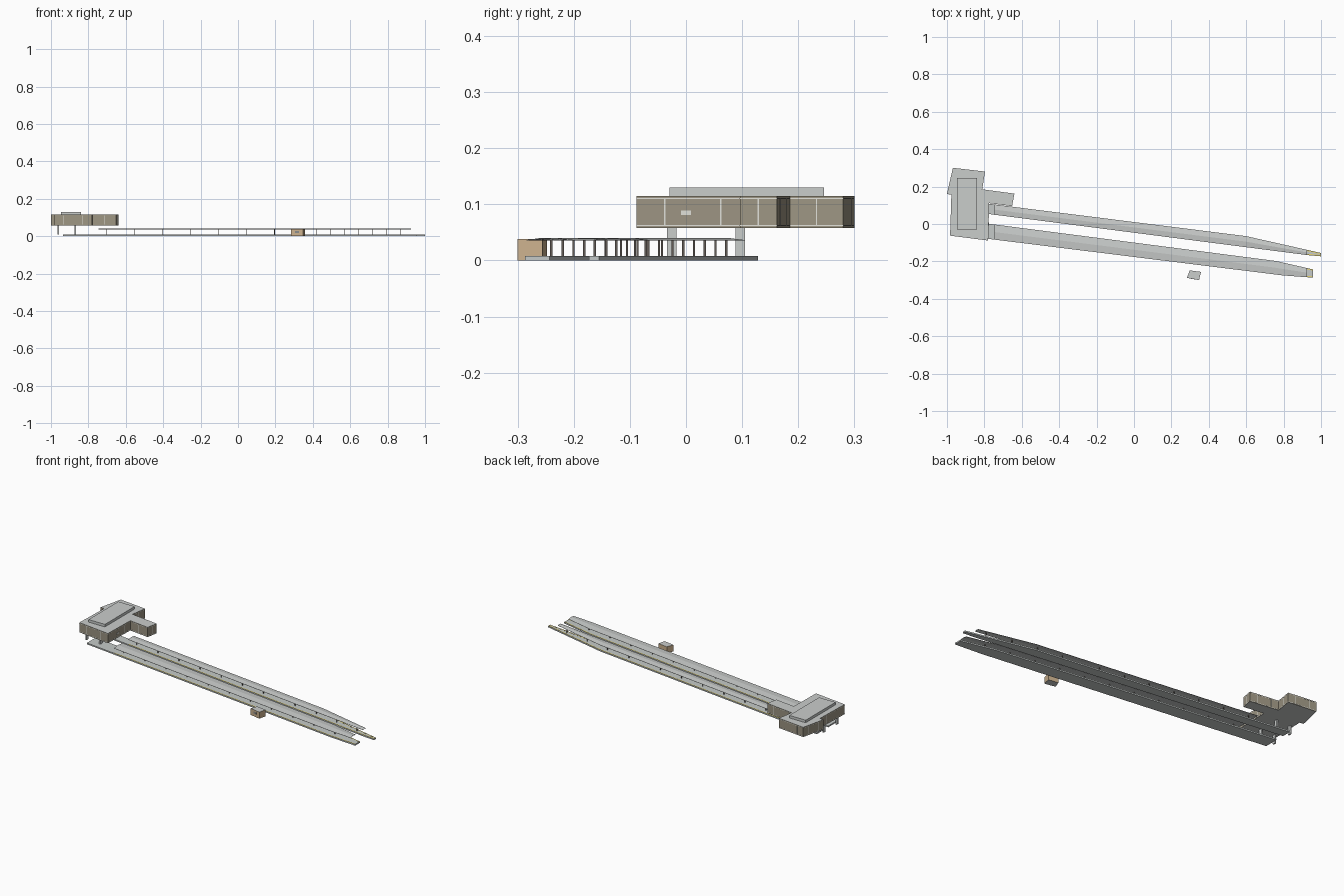
import bpy, bmesh, math
from mathutils import Vector

if "Cube" in bpy.data.objects:
    bpy.data.objects.remove(bpy.data.objects["Cube"])


def material(name, r, g, b):
    m = bpy.data.materials.new(name)
    m.diffuse_color = (r, g, b, 1)
    m.use_nodes = True
    m.node_tree.nodes["Principled BSDF"].inputs["Base Color"].default_value = m.diffuse_color
    return m


GREY = material("roof grey", 0.59, 0.61, 0.60)
SLAB = material("platform concrete", 0.56, 0.59, 0.58)
WALL = material("taupe wall", 0.335, 0.30, 0.225)
POST = material("dark post metal", 0.13, 0.11, 0.095)
YELLOW = material("safety yellow", 0.80, 0.66, 0.16)
TAN = material("kiosk tan", 0.60, 0.44, 0.27)
PALE = material("pale trim", 0.75, 0.75, 0.70)
GLASS = material("kiosk window", 0.25, 0.26, 0.26)


def finish(name, bm, mats, rule=None):
    bmesh.ops.recalc_face_normals(bm, faces=bm.faces)
    bm.normal_update()
    if rule:
        for f in bm.faces:
            f.material_index = rule(f.normal)
    me = bpy.data.meshes.new(name)
    bm.to_mesh(me)
    bm.free()
    for m in mats:
        me.materials.append(m)
    ob = bpy.data.objects.new(name, me)
    bpy.context.collection.objects.link(ob)
    return ob


def side_rule(n):
    return 1 if abs(n.z) < 0.5 else 0


def add_prism(bm, pts, z0, z1):
    low = [bm.verts.new((x, y, z0)) for x, y in pts]
    high = [bm.verts.new((x, y, z1)) for x, y in pts]
    bm.faces.new(low)
    bm.faces.new(high)
    for i in range(len(pts)):
        j = (i + 1) % len(pts)
        bm.faces.new((low[i], low[j], high[j], high[i]))


def add_box(bm, x, y, z0, z1, sx, sy):
    add_prism(bm, [(x - sx / 2, y - sy / 2), (x + sx / 2, y - sy / 2),
                   (x + sx / 2, y + sy / 2), (x - sx / 2, y + sy / 2)], z0, z1)


def add_plate(bm, a, b, z0, z1, out=0.0006):
    """Thin plate standing on the wall line a-b (walls run anticlockwise)."""
    a, b = Vector(a), Vector(b)
    d = (b - a).normalized()
    n = Vector((d.y, -d.x)) * out
    add_prism(bm, [tuple(p) for p in (a - n, b - n, b + n, a + n)][::-1], z0, z1)


def edge_y(line, x):
    for (x0, y0), (x1, y1) in zip(line, line[1:]):
        if x <= x1:
            break
    return y0 + (y1 - y0) * (x - x0) / (x1 - x0)


def loft(name, north, south, xs, section, mats):
    """Sweep a section of (t across from south to north, z, y shift) along x."""
    bm = bmesh.new()
    rings = []
    for x in xs:
        n, s = edge_y(north, x), edge_y(south, x)
        rings.append([bm.verts.new((x, s + (n - s) * t + dy, z)) for t, z, dy in section])
    k = len(section)
    for r0, r1 in zip(rings, rings[1:]):
        for i in range(k):
            j = (i + 1) % k
            bm.faces.new((r0[i], r0[j], r1[j], r1[i]))
    bm.faces.new(rings[0])
    bm.faces.new(rings[-1])
    return finish(name, bm, mats)


# Platforms with yellow edge lines, folded canopies and post rows
platforms = {
    "south": dict(north=[(-0.935, 0.022), (0.76, -0.198), (0.958, -0.243)],
                  south=[(-0.935, -0.060), (0.797, -0.275), (0.958, -0.287)],
                  xs=[-0.935, 0.76, 0.797, 0.958], offset=0.0),
    "north": dict(north=[(-0.935, 0.128), (0.6, -0.065), (1.0, -0.155)],
                  south=[(-0.935, 0.074), (0.925, -0.166), (1.0, -0.173)],
                  xs=[-0.935, 0.6, 0.925, 1.0], offset=0.075),
}
TOP = 0.008
for side, p in platforms.items():
    n, s, xs = p["north"], p["south"], p["xs"]
    loft(side + "_platform", n, s, xs,
         [(0, 0, 0), (1, 0, 0), (1, TOP, 0), (0, TOP, 0)], [SLAB])
    for label, t, sign in (("south", 0, 1), ("north", 1, -1)):
        loft(f"{side}_platform_{label}_safety_line", n, s, [-0.745] + xs[1:],
             [(t, TOP - 0.001, sign * 0.002), (t, TOP - 0.001, sign * 0.007),
              (t, TOP + 0.0004, sign * 0.007), (t, TOP + 0.0004, sign * 0.002)], [YELLOW])
    cx = [-0.745] + [x for x in xs if -0.7 < x < 0.9] + [0.925]
    loft(side + "_canopy", n, s, cx,
         [(0, 0.0355, 0), (0.5, 0.0385, 0), (1, 0.0355, 0),
          (1, 0.0365, 0), (0.5, 0.040, 0), (0, 0.0365, 0)], [GREY])
    bm = bmesh.new()
    for i in range(12):
        x = -0.705 + 0.15 * i
        if x > 0.3:
            x += p["offset"]
        if x < 0.92:
            add_box(bm, x, (edge_y(n, x) + edge_y(s, x)) / 2, TOP, 0.0386, 0.003, 0.004)
    finish(side + "_canopy_posts", bm, [POST])

# Raised station hall
hall = [(-0.983, -0.062), (-0.78, -0.088), (-0.775, 0.112), (-0.652, 0.096),
        (-0.64, 0.162), (-0.812, 0.185), (-0.797, 0.28), (-0.968, 0.30),
        (-1.0, 0.16), (-0.976, 0.157)]
Z0, Z1 = 0.058, 0.115
bm = bmesh.new()
add_prism(bm, hall, Z0, Z1)
finish("station_hall", bm, [GREY, WALL], side_rule)

bm = bmesh.new()
add_box(bm, -0.893, 0.108, Z1, 0.13, 0.106, 0.275)
finish("roof_plant_box", bm, [GREY])

# Thin trim lines and mullions on the hall walls
bm = bmesh.new()
for a, b in zip(hall, hall[1:] + hall[:1]):
    a, b = Vector(a), Vector(b)
    if (b - a).length < 0.05:
        continue
    for z in (0.0625, 0.1105):
        add_plate(bm, a, b, z - 0.001, z + 0.001, 0.0004)
    d = (b - a).normalized() * 0.0012
    count = max(1, round((b - a).length / 0.09))
    for i in range(count):
        c = a.lerp(b, (i + 0.5) / count)
        add_plate(bm, c - d, c + d, 0.0635, 0.1095, 0.0004)
finish("hall_trim", bm, [PALE])

bm = bmesh.new()
add_box(bm, -0.777, 0.0, 0.081, 0.089, 0.003, 0.018)
finish("hall_wall_panel", bm, [PALE])

# Columns under the hall
bm = bmesh.new()
for x in (-0.96, -0.87):
    for y in (-0.025, 0.097):
        add_box(bm, x, y, TOP, Z0 + 0.001, 0.008, 0.017)
finish("hall_columns", bm, [GREY])

# Small kiosk beside the south platform
kiosk = [(0.283, -0.288), (0.348, -0.30), (0.358, -0.256), (0.298, -0.248)]
bm = bmesh.new()
add_prism(bm, kiosk, 0, 0.038)
finish("kiosk", bm, [GREY, TAN], side_rule)
bm = bmesh.new()
a, b = Vector(kiosk[0]), Vector(kiosk[1])
add_plate(bm, a.lerp(b, 0.35), a.lerp(b, 0.65), 0.017, 0.028, 0.0006)
finish("kiosk_window", bm, [GLASS])
